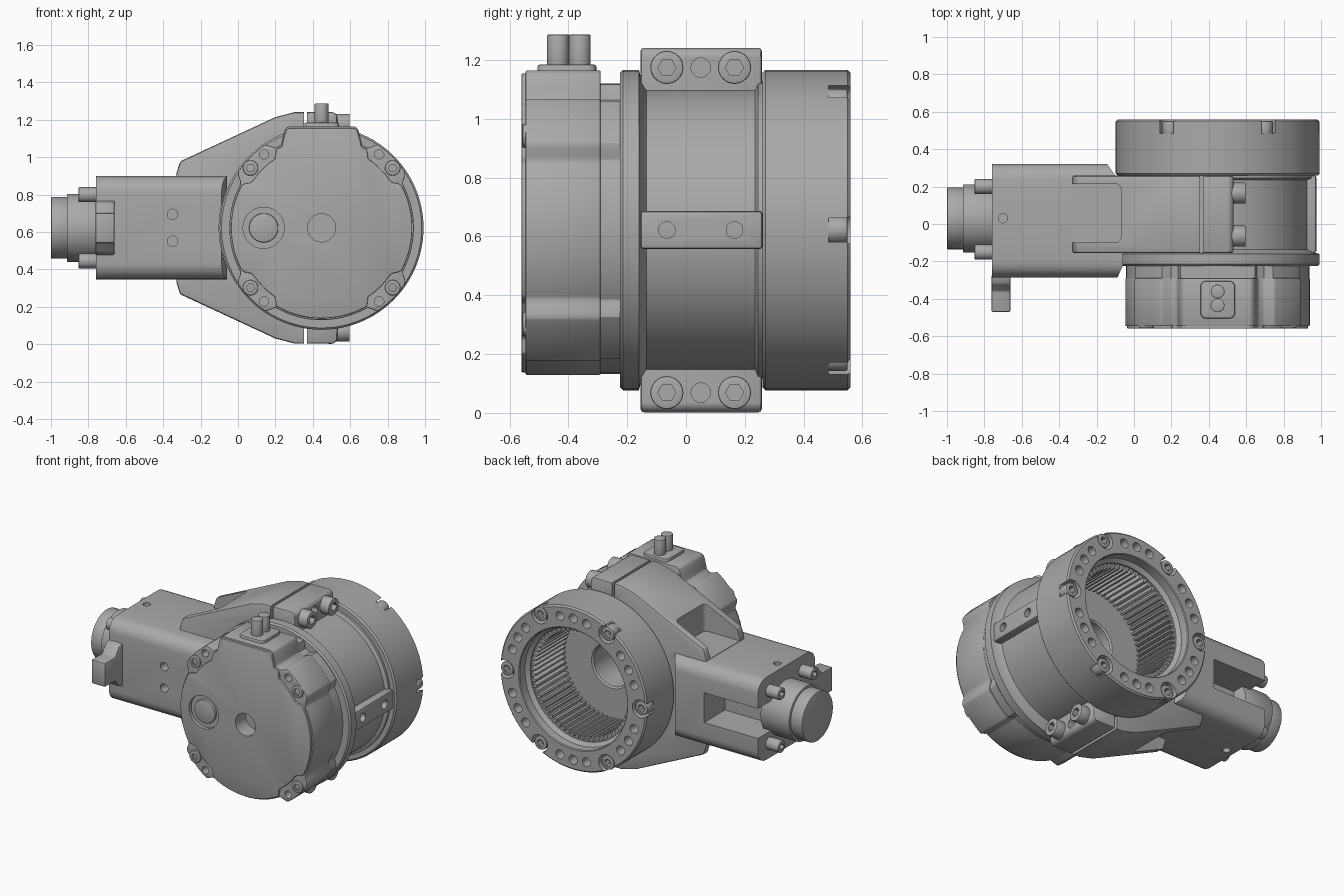
import bpy, bmesh
from math import sin, cos, pi, radians, degrees

cube = bpy.data.objects.get("Cube")
if cube:
    bpy.data.objects.remove(cube, do_unlink=True)

CX, CZ = 0.447, 0.622          # main axis, running along y
grey = bpy.data.materials.new("machined grey")
grey.use_nodes = True
grey.diffuse_color = (0.4, 0.4, 0.4, 1)
grey.node_tree.nodes["Principled BSDF"].inputs["Base Color"].default_value = (0.4, 0.4, 0.4, 1)

MAP = {"x": lambda u, v, w: (w, u, v),
       "y": lambda u, v, w: (u, w, v),
       "z": lambda u, v, w: (u, v, w)}


def finish(name, bm):
    bmesh.ops.recalc_face_normals(bm, faces=bm.faces)
    mesh = bpy.data.meshes.new(name)
    bm.to_mesh(mesh)
    bm.free()
    mesh.materials.append(grey)
    ob = bpy.data.objects.new(name, mesh)
    bpy.context.collection.objects.link(ob)
    return ob


def prism(name, axis, loops, a, b, bevel=0.0, segs=2):
    """Extrude closed outlines along an axis, optionally rounding sharp edges."""
    bm = bmesh.new()
    for pts in loops:
        low = [bm.verts.new(MAP[axis](u, v, a)) for u, v in pts]
        high = [bm.verts.new(MAP[axis](u, v, b)) for u, v in pts]
        bm.faces.new(low)
        bm.faces.new(high[::-1])
        for i in range(len(pts)):
            j = (i + 1) % len(pts)
            bm.faces.new((low[i], high[i], high[j], low[j]))
    bmesh.ops.recalc_face_normals(bm, faces=bm.faces)
    if bevel:
        edges = [e for e in bm.edges if e.calc_face_angle(0) > 0.5]
        bmesh.ops.bevel(bm, geom=edges, offset=bevel, segments=segs, affect="EDGES", profile=0.5)
    return finish(name, bm)


def circle(u, v, r, n=32):
    return [(u + r * cos(2 * pi * i / n), v + r * sin(2 * pi * i / n)) for i in range(n)]


def rect(u0, v0, u1, v1, r=0.0, n=5):
    if not r:
        return [(u0, v0), (u1, v0), (u1, v1), (u0, v1)]
    corners = [(u1 - r, v1 - r), (u0 + r, v1 - r), (u0 + r, v0 + r), (u1 - r, v0 + r)]
    return [(cu + r * cos(pi / 2 * (k + i / n)), cv + r * sin(pi / 2 * (k + i / n)))
            for k, (cu, cv) in enumerate(corners) for i in range(n + 1)]


def cut(ob, axis, loops, a, b):
    tool = prism("cutter", axis, loops, a, b)
    tool.hide_render = True
    mod = ob.modifiers.new("cut", "BOOLEAN")
    mod.operation, mod.solver, mod.object = "DIFFERENCE", "EXACT", tool
    deps = bpy.context.evaluated_depsgraph_get()
    mesh = bpy.data.meshes.new_from_object(ob.evaluated_get(deps))
    ob.modifiers.clear()
    ob.data = mesh
    bpy.data.objects.remove(tool, do_unlink=True)


def lathe(name, profile, n=96):
    """Revolve (radius, y) points about the main axis."""
    bm = bmesh.new()
    rings = []
    for r, y in profile:
        if r == 0:
            rings.append([bm.verts.new((CX, y, CZ))] * n)
        else:
            rings.append([bm.verts.new((u, y, v)) for u, v in circle(CX, CZ, r, n)])
    for p, q in zip(rings, rings[1:] + rings[:1]):
        for i in range(n):
            j = (i + 1) % n
            quad = list(dict.fromkeys((p[i], p[j], q[j], q[i])))
            if len(quad) > 2:
                bm.faces.new(quad)
    return finish(name, bm)


def screw(name, axis, u, v, r, base, top):
    head = prism(name, axis, [circle(u, v, r)], base, top, 0.006)
    depth = (top - base) * 0.6
    cut(head, axis, [circle(u, v, r * 0.55, 6)], top - depth, top + (top - base))


def polar(r, deg):
    return CX + r * cos(radians(deg)), CZ + r * sin(radians(deg))


def mirror_z(v):
    return (v, 2 * CZ - v)


# Ring gear housing with screw notches and holes
ring = lathe("ring_housing", [(0.375, 0.15), (0.375, 0.48), (0.4, 0.5), (0.4, 0.555), (0.405, 0.56),
                              (0.535, 0.56), (0.545, 0.55), (0.545, 0.27), (0.535, 0.26), (0.47, 0.26),
                              (0.47, 0.15)])
bolts = [polar(0.5, 60 * k) for k in range(6)]
cut(ring, "y", [circle(u, v, 0.06) for u, v in bolts], 0.485, 0.6)
cut(ring, "y", [circle(*polar(0.475, 60 * k + d), 0.03, 24) for k in range(6) for d in (18, 30, 42)], 0.48, 0.6)
for k, (u, v) in enumerate(bolts):
    screw(f"ring_screw_{k + 1}", "y", u, v, 0.046, 0.48, 0.55)

# Internal gear teeth
TEETH = 64
step = 360 / TEETH
prism("ring_teeth", "y", [[polar(0.38, t * step - step * 0.4), polar(0.38, t * step + step * 0.4),
                           polar(0.345, t * step + step * 0.17), polar(0.345, t * step - step * 0.17)]
                          for t in range(TEETH)], 0.15, 0.47)

# Cylindrical core with blind bore behind the gear, and front flange
lathe("core", [(0, -0.05), (0.14, -0.05), (0.14, 0.14), (0.15, 0.15), (0.48, 0.15), (0.48, 0.26),
               (0.505, 0.26), (0.505, 0.245), (0.482, 0.235), (0.482, -0.135), (0.505, -0.15),
               (0.545, -0.16), (0.545, -0.215), (0.535, -0.225), (0.49, -0.225), (0.49, -0.3), (0, -0.3)])

# Side pad with two tapped holes
pad = prism("side_pad", "x", [rect(-0.155, CZ - 0.065, 0.26, CZ + 0.065)], 0.85, 0.975, 0.012)
cut(pad, "x", [circle(y, CZ, 0.028) for y in (-0.065, 0.165)], 0.92, 1.1)

# Clamping arms, symmetric above and below the axis
upper = [(-0.33, 0.29), (-0.31, 0.355), (0.2, 0.592), (0.3, 0.618), (0.51, 0.62), (0.532, 0.6), (0.532, 0.46)]
outline = [(x, CZ + h) for x, h in upper] + [(x, CZ - h) for x, h in reversed(upper)]
arms = prism("clamp_arms", "y", [outline], -0.155, 0.258, 0.012)
cut(arms, "y", [circle(CX, CZ, 0.468, 96)], -0.4, 0.6)
for side in (1, -1):
    top = sorted((CZ + side * 0.28, CZ + side * 0.8))
    cut(arms, "z", [rect(-0.4, -0.1, -0.07, 0.215, 0.03)], *top)
    slit = sorted((CZ + side * 0.53, CZ + side * 0.7))
    cut(arms, "z", [rect(0.352, -0.3, 0.37, 0.4)], *slit)
cut(arms, "x", [circle(0.05, z, 0.033) for z in mirror_z(CZ + 0.553)], 0.42, 0.7)
for name, z in zip(("upper", "lower"), mirror_z(CZ + 0.553)):
    for i, y in enumerate((-0.065, 0.165)):
        screw(f"{name}_clamp_screw_{i + 1}", "x", y, z, 0.056, 0.5, 0.597)

# Rear block with rounded long edges, tapered inner end and side slot
block = prism("rear_block", "x", [rect(-0.285, CZ - 0.277, 0.322, CZ + 0.277, 0.085)], -0.76, -0.06)
cut(block, "y", [circle(CX, CZ, 0.548, 96)], -0.6, 0.6)
cut(block, "z", [[(-0.15, 0.4), (-0.15, 0.33), (-0.1, 0.258), (0.1, 0.258), (0.1, 0.4)],
                 [(-0.1, -0.4), (-0.09, -0.29), (-0.03, -0.155), (0.1, -0.155), (0.1, -0.4)]], 0, 1.3)
cut(block, "y", [rect(-0.9, CZ - 0.1, -0.36, CZ + 0.1)], 0.1, 0.5)
cut(block, "y", [circle(-0.35, z, 0.028) for z in mirror_z(CZ + 0.072)], -0.4, -0.22)
for side in (1, -1):
    span = sorted((CZ + side * 0.22, CZ + side * 0.4))
    cut(block, "z", [circle(x, 0.03, 0.024) for x in (-0.7, -0.28)], *span)

# Stepped locating tab on the block front
prism("tab_base", "x", [[(-0.27, CZ - 0.15), (-0.27, CZ + 0.15), (-0.32, CZ + 0.13), (-0.36, CZ + 0.08),
                         (-0.47, CZ + 0.08), (-0.47, CZ - 0.08), (-0.36, CZ - 0.08), (-0.32, CZ - 0.13)]],
      -0.762, -0.66, 0.008)

# Round rear connector and its four screws
prism("connector_collar", "x", [circle(0.03, CZ, 0.182, 64)], -0.915, -0.7, 0.006)
prism("connector_cap", "x", [circle(0.03, CZ, 0.165, 64)], -1.0, -0.9, 0.006)
for i, (y, z) in enumerate([(y, z) for y in (-0.15, 0.2) for z in mirror_z(CZ + 0.177)]):
    screw(f"rear_screw_{i + 1}", "x", y, z, 0.04, -0.74, -0.853)


def cover_outline(base, lobe, top, n=180):
    """Round outline with four screw lobes and a flat-topped rise."""
    pts = []
    for i in range(n):
        a = 2 * pi * i / n
        fold = degrees(abs(pi / 2 - abs((a % pi) - pi / 2)))    # angle from horizontal, 0..90
        t = max(0, min(1, (fold - 29) / 4, (60 - fold) / 4))
        r = base + (lobe - base) * t
        if 0 < a < pi and fold > 64:
            r = max(base, min(base + (fold - 64) * 0.012, top / sin(a)))
        pts.append((CX + r * cos(a), CZ + r * sin(a)))
    return pts


# Front motor cover and raised face plate
cover = prism("motor_cover", "y", [cover_outline(0.493, 0.538, 0.543)], -0.546, -0.29, 0.006)
plate = prism("cover_plate", "y", [cover_outline(0.484, 0.445, 0.533)], -0.56, -0.54, 0.005)
prism("cover_skirt", "y", [cover_outline(0.485, 0.53, 0.498)], -0.3, -0.215)
for ob in (cover, plate):
    cut(ob, "y", [circle(CX, CZ, 0.075, 48)], -0.7, -0.45)
    cut(ob, "y", [circle(0.137, CZ, 0.11, 48)], -0.7, -0.535)
prism("cover_plug", "y", [circle(0.137, CZ, 0.078, 48)], -0.552, -0.5, 0.006)
cut(cover, "y", [circle(x, z, 0.025, 24) for x in (CX - 0.308, CX + 0.308) for z in mirror_z(CZ + 0.393)],
    -0.7, -0.48)
for i, (x, z) in enumerate([(x, z) for x in (CX - 0.38, CX + 0.38) for z in mirror_z(CZ + 0.32)]):
    screw(f"cover_screw_{i + 1}", "y", x, z, 0.041, -0.53, -0.557)

# Cable outlet on top of the cover
prism("outlet_base", "z", [rect(0.355, -0.505, 0.54, -0.305, 0.03)], 1.12, 1.185, 0.008)
for i, y in enumerate((-0.435, -0.361)):
    prism(f"outlet_pin_{i + 1}", "z", [circle(CX, y, 0.037)], 1.15, 1.287, 0.004)

# Smooth round surfaces, keep machined edges crisp
bpy.ops.object.select_all(action="DESELECT")
for ob in bpy.context.collection.objects:
    if ob.type == "MESH" and grey.name in ob.data.materials:
        ob.select_set(True)
        bpy.context.view_layer.objects.active = ob
bpy.ops.object.shade_smooth_by_angle(angle=radians(32))
